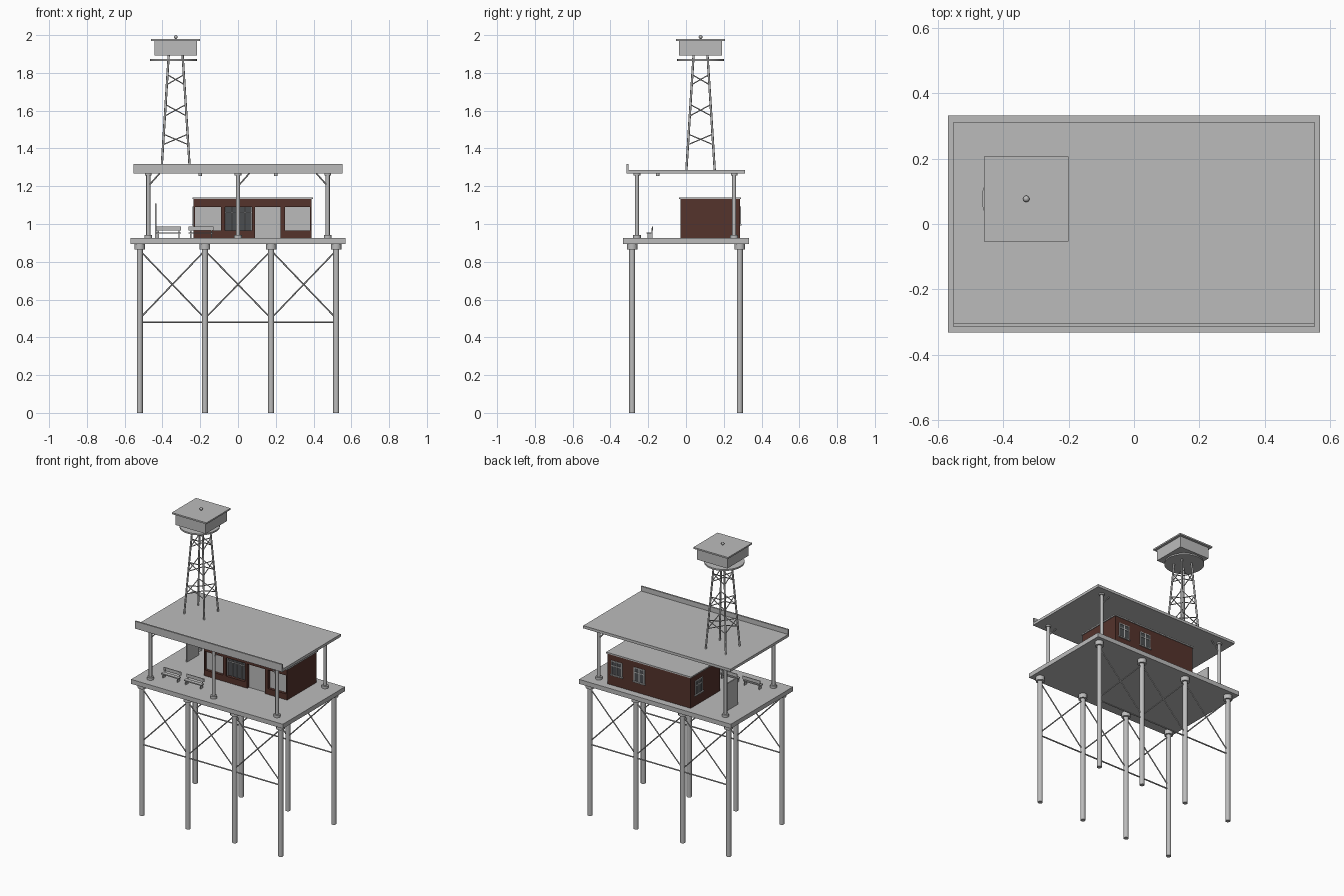
import bpy, bmesh, math
from mathutils import Vector, Matrix

if "Cube" in bpy.data.objects:
    bpy.data.objects.remove(bpy.data.objects["Cube"])


def material(name, rgb):
    m = bpy.data.materials.new(name)
    m.use_nodes = True
    m.diffuse_color = (*rgb, 1)
    m.node_tree.nodes["Principled BSDF"].inputs["Base Color"].default_value = (*rgb, 1)
    return m


GREY = material("concrete grey", (0.5, 0.5, 0.5))
BROWN = material("brick brown", (0.09, 0.033, 0.025))
GLASS = material("dark glass", (0.07, 0.075, 0.08))


class Part:
    """Collects boxes, rods and balls into one mesh object."""

    def __init__(self, name, mat):
        self.name, self.mat, self.bm = name, mat, bmesh.new()

    def box(self, x0, x1, y0, y1, z0, z1):
        lo, hi = Vector((x0, y0, z0)), Vector((x1, y1, z1))
        mat = Matrix.Translation((lo + hi) / 2) @ Matrix.Diagonal((*(hi - lo), 1))
        bmesh.ops.create_cube(self.bm, size=1, matrix=mat)
        return self

    def rod(self, a, b, r, sides=8):
        a, b = Vector(a), Vector(b)
        turn = (b - a).to_track_quat("Z", "Y").to_matrix().to_4x4()
        bmesh.ops.create_cone(self.bm, cap_ends=True, segments=sides, radius1=r, radius2=r,
                              depth=(b - a).length, matrix=Matrix.Translation((a + b) / 2) @ turn)
        return self

    def ball(self, p, r):
        bmesh.ops.create_uvsphere(self.bm, u_segments=12, v_segments=8, radius=r,
                                  matrix=Matrix.Translation(p))
        return self

    def done(self, smooth=False):
        me = bpy.data.meshes.new(self.name)
        self.bm.to_mesh(me)
        self.bm.free()
        me.materials.append(self.mat)
        ob = bpy.data.objects.new(self.name, me)
        bpy.context.collection.objects.link(ob)
        if smooth:
            bpy.ops.object.select_all(action="DESELECT")
            ob.select_set(True)
            bpy.context.view_layer.objects.active = ob
            bpy.ops.object.shade_smooth_by_angle(angle=math.radians(50))


DECK = 0.925
# Raised deck on two rows of piles
Part("deck", GREY).box(-0.57, 0.57, -0.333, 0.333, 0.895, DECK).done()
PILES = (-0.52, -0.175, 0.175, 0.52)
piles, braces = Part("piles", GREY), Part("pile_braces", GREY)
for y in (-0.285, 0.285):
    for x in PILES:
        piles.rod((x, y, 0), (x, y, 0.896), 0.016, 12)
        piles.rod((x, y, 0.865), (x, y, 0.896), 0.028, 12)
    for a, b in zip(PILES, PILES[1:]):
        braces.rod((a, y, 0.86), (b, y, 0.5), 0.004, 6)
        braces.rod((a, y, 0.5), (b, y, 0.86), 0.004, 6)
    braces.rod((PILES[0], y, 0.48), (PILES[-1], y, 0.48), 0.005, 6)
piles.done(True)
braces.done(True)

# Canopy with a raised front edge, posts and knee braces
Part("canopy_roof", GREY).box(-0.553, 0.553, -0.312, 0.312, 1.268, 1.286).done()
Part("canopy_fascia", GREY).box(-0.553, 0.553, -0.316, -0.305, 1.268, 1.318).done()
posts = Part("canopy_posts", GREY)
for x, y, lean in ((-0.475, -0.26, 1), (0, -0.26, 1), (0.475, -0.26, -1),
                   (-0.475, 0.255, 1), (0.475, 0.255, -1)):
    posts.rod((x, y, DECK), (x, y, 1.27), 0.011, 12)
    posts.rod((x, y, DECK), (x, y, 0.942), 0.021, 12)
    posts.rod((x, y, 1.258), (x, y, 1.269), 0.018, 12)
    posts.rod((x, y, 1.2), (x + lean * 0.06, y, 1.268), 0.004, 6)
posts.done(True)
lamps = Part("canopy_lamps", GREY)
for x in (-0.2, 0.2):
    lamps.rod((x, -0.15, 1.255), (x, -0.15, 1.269), 0.009, 12)
lamps.done(True)

# Station house: solid body plus a front wall framed around its openings
HX0, HX1, TOP, HEAD, SILL = -0.235, 0.39, 1.132, 1.09, 0.965
OPENINGS = [(-0.228, -0.09), (-0.07, 0.075), (0.09, 0.225), (0.248, 0.382)]
DOOR = 2
house = Part("house_walls", BROWN).box(HX0, HX1, 0, 0.285, DECK, TOP)
house.box(HX0, HX1, -0.03, 0, HEAD, TOP)
edges = [HX0] + [e for span in OPENINGS for e in span] + [HX1]
for a, b in zip(edges[::2], edges[1::2]):
    house.box(a, b, -0.03, 0, DECK, HEAD)
for i, (a, b) in enumerate(OPENINGS):
    if i != DOOR:
        house.box(a, b, -0.03, 0, DECK, SILL)
house.done()
Part("house_roof", GREY).box(HX0 - 0.006, HX1 + 0.006, -0.036, 0.291, TOP, 1.141).done()

# Front panels, glazed middle bay
panels = Part("front_panels", GREY)
for i in (0, 2, 3):
    a, b = OPENINGS[i]
    panels.box(a, b, -0.012, -0.004, DECK if i == DOOR else SILL, HEAD)
panels.done()
a, b = OPENINGS[1]
Part("front_glass", GLASS).box(a, b, -0.01, -0.003, SILL, HEAD).done()
bars = Part("front_window_bars", GREY)
for k in range(5):
    x = a + 0.003 + (b - a - 0.006) * k / 4
    bars.box(x - 0.002, x + 0.002, -0.018, -0.009, SILL, HEAD)
bars.box(a, b, -0.018, -0.009, 1.06, 1.064)
bars.done()

# Small framed windows on the back and right walls
glass, frames = Part("small_window_glass", GLASS), Part("small_window_frames", GREY)


def small_window(c, along_x):
    def plate(part, u0, u1, z0, z1, out):
        if along_x:
            part.box(c + u0, c + u1, 0.284, 0.285 + out, z0, z1)
        else:
            part.box(HX0 - out, HX0 + 0.001, c + u0, c + u1, z0, z1)
    plate(glass, -0.038, 0.038, 1.0, 1.09, 0.002)
    for u in (-0.038, 0, 0.038):
        plate(frames, u - 0.003, u + 0.003, 1.0, 1.09, 0.005)
    for z in (1.06, 1.09):
        plate(frames, -0.041, 0.041, z - 0.003, z + 0.003, 0.005)
    plate(frames, -0.046, 0.046, 0.992, 1.0, 0.009)


small_window(0.32, True)
small_window(0.15, True)
small_window(0.2, False)
glass.done()
frames.done()

# Notice board and benches
Part("notice_board", GREY).box(-0.439, -0.431, 0.07, 0.2, DECK, 1.108).done()
for name, x in (("right_bench", -0.367), ("left_bench", -0.195)):
    bench = Part(name, GREY)
    bench.box(x - 0.066, x + 0.066, -0.208, -0.182, 0.949, 0.956)
    bench.box(x - 0.066, x + 0.066, -0.181, -0.176, 0.965, 0.987)
    for s in (-0.055, 0.055):
        bench.box(x + s - 0.003, x + s + 0.003, -0.205, -0.182, DECK, 0.95)
        bench.box(x + s - 0.003, x + s + 0.003, -0.182, -0.178, DECK, 0.98)
    bench.done()

# Water tower: splayed legs with short crossed braces on each face
TX, TY = -0.33, 0.077


def leg_point(corner, z):
    half = 0.075 - 0.036 * (z - 1.285) / 0.575
    ang = math.radians(45 + 90 * corner)
    r = half * math.sqrt(2)
    return (TX + r * math.cos(ang), TY + r * math.sin(ang), z)


legs, ties = Part("tower_legs", GREY), Part("tower_braces", GREY)
for c in range(4):
    legs.rod(leg_point(c, 1.28), leg_point(c, 1.9), 0.006, 8)
    for lo, hi in ((1.42, 1.475), (1.572, 1.632), (1.738, 1.79)):
        ties.rod(leg_point(c, lo), leg_point(c + 1, hi), 0.003, 6)
        ties.rod(leg_point(c, hi), leg_point(c + 1, lo), 0.003, 6)
legs.done(True)
ties.done(True)
Part("tower_platform", GREY).rod((-0.342, TY, 1.864), (-0.342, TY, 1.874), 0.124, 32).done(True)
Part("tank", GREY).box(TX - 0.113, TX + 0.113, TY - 0.113, TY + 0.113, 1.893, 1.97).done()
Part("tank_lid", GREY).box(TX - 0.13, TX + 0.13, TY - 0.13, TY + 0.13, 1.969, 1.979).done()
Part("tank_knob", GREY).rod((TX, TY, 1.978), (TX, TY, 1.99), 0.004).ball((TX, TY, 1.99), 0.01).done(True)
